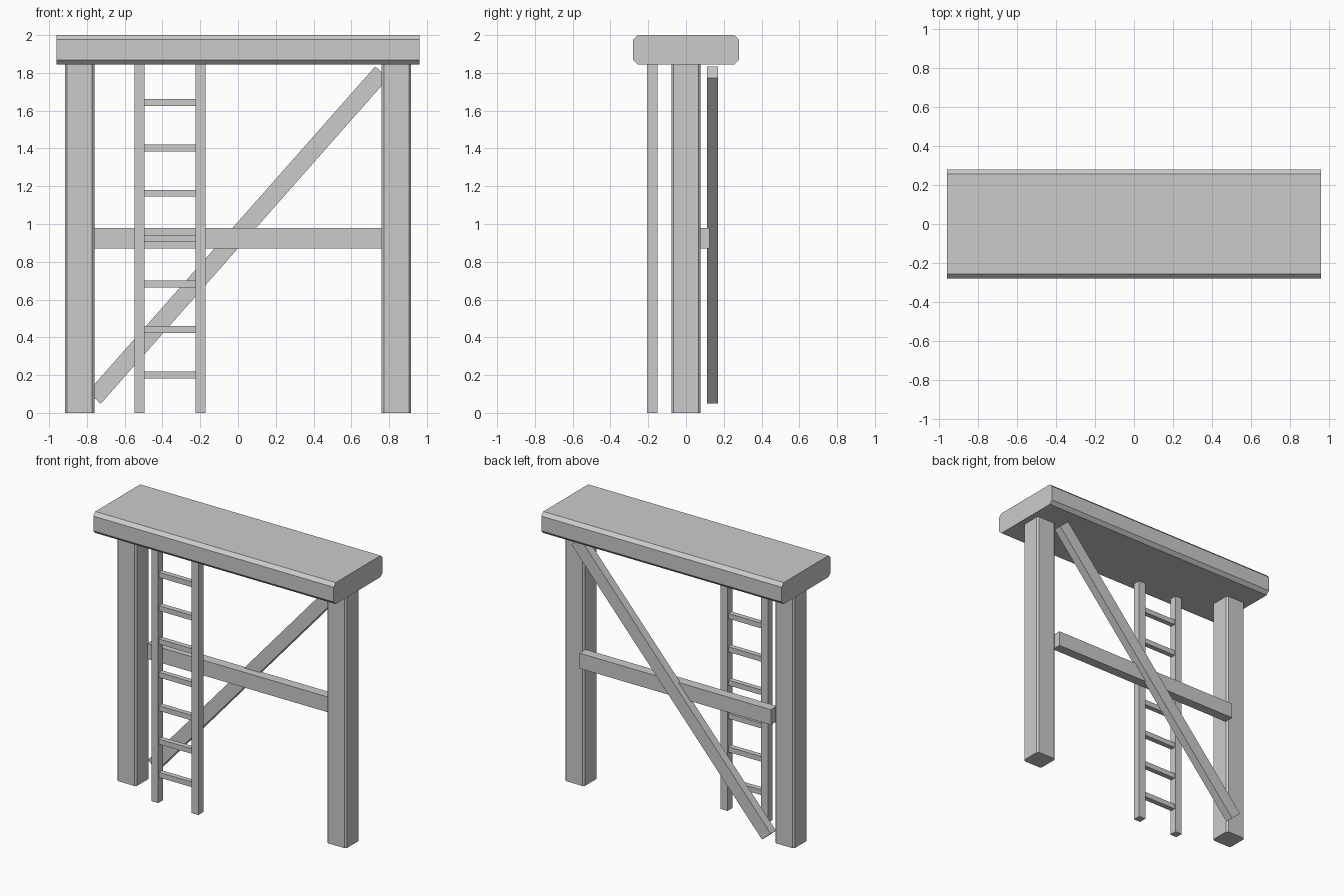
import bpy, bmesh, math
from mathutils import Matrix, Vector

if "Cube" in bpy.data.objects:
    bpy.data.objects.remove(bpy.data.objects["Cube"])


def block(name, center, size, tilt=0.0, chamfer=0.0, axis=0):
    """Box, optionally tilted about y, with edges along one axis chamfered."""
    bm = bmesh.new()
    bmesh.ops.create_cube(bm, size=1.0, matrix=Matrix.Diagonal((*size, 1.0)))
    if chamfer:
        edges = [e for e in bm.edges
                 if abs((e.verts[0].co - e.verts[1].co).normalized()[axis]) > 0.9]
        bmesh.ops.bevel(bm, geom=edges, offset=chamfer, segments=1,
                        affect='EDGES', profile=0.5)
    bm.transform(Matrix.Rotation(tilt, 4, 'Y'))
    mesh = bpy.data.meshes.new(name)
    bm.to_mesh(mesh)
    bm.free()
    obj = bpy.data.objects.new(name, mesh)
    obj.location = Vector(center)
    bpy.context.collection.objects.link(obj)
    return obj


BEAM_BOTTOM = 1.845

# Heavy top beam, chamfered along its length
block("top_beam", (0, 0, (BEAM_BOTTOM + 2) / 2), (1.92, 0.56, 2 - BEAM_BOTTOM),
      chamfer=0.024, axis=0)

# Two chamfered posts
for side, label in ((-1, "left"), (1, "right")):
    block(f"{label}_post", (side * 0.8385, 0, BEAM_BOTTOM / 2),
          (0.157, 0.155, BEAM_BOTTOM), chamfer=0.012, axis=2)

# Cross rail and diagonal brace at the back
block("cross_rail", (0, 0.09, 0.925), (1.53, 0.07, 0.11))
block("diagonal_brace", (0, 0.14, 0.9415), (2.30, 0.06, 0.093),
      tilt=-math.radians(48.55))

# Ladder at the front
LADDER_X, LADDER_Y = -0.36, -0.178
for side, label in ((-1, "left"), (1, "right")):
    block(f"{label}_ladder_rail", (LADDER_X + side * 0.161, LADDER_Y, BEAM_BOTTOM / 2),
          (0.054, 0.055, BEAM_BOTTOM))
for i in range(7):
    block(f"ladder_rung_{i + 1}", (LADDER_X, LADDER_Y, 0.2 + i * 0.2407),
          (0.29, 0.037, 0.037))
